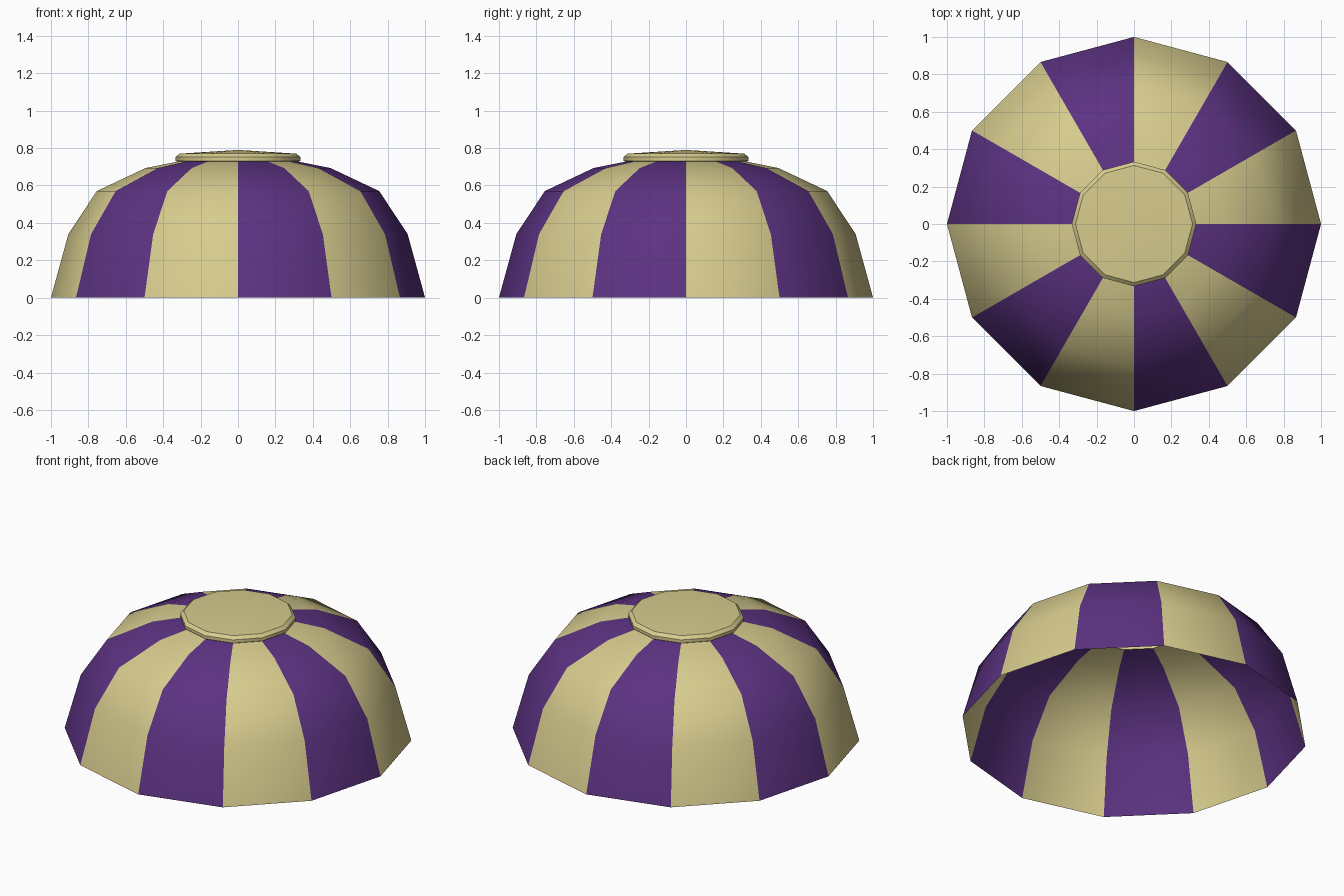
import bpy, bmesh
from math import cos, sin, pi

if "Cube" in bpy.data.objects:
    bpy.data.objects.remove(bpy.data.objects["Cube"])

SIDES = 12


def material(name, rgb):
    m = bpy.data.materials.new(name)
    m.diffuse_color = (*rgb, 1)
    m.use_nodes = True
    m.node_tree.nodes["Principled BSDF"].inputs["Base Color"].default_value = m.diffuse_color
    return m


tan = material("tan", (0.68, 0.60, 0.27))
purple = material("purple", (0.107, 0.032, 0.223))


def lathe(name, profile, mats, smooth_angle):
    """Spin (radius, height) points, alternating materials per sector."""
    bm = bmesh.new()
    rings = []
    for r, z in profile:
        if r == 0:
            rings.append([bm.verts.new((0, 0, z))] * SIDES)
        else:
            rings.append([bm.verts.new((r * cos(2 * pi * i / SIDES),
                                        r * sin(2 * pi * i / SIDES), z))
                          for i in range(SIDES)])
    for low, high in zip(rings, rings[1:]):
        for i in range(SIDES):
            j = (i + 1) % SIDES
            corners = list(dict.fromkeys((low[i], low[j], high[j], high[i])))
            bm.faces.new(corners).material_index = i % len(mats)
    mesh = bpy.data.meshes.new(name)
    bm.to_mesh(mesh)
    bm.free()
    for m in mats:
        mesh.materials.append(m)
    obj = bpy.data.objects.new(name, mesh)
    bpy.context.collection.objects.link(obj)
    bpy.ops.object.select_all(action='DESELECT')
    obj.select_set(True)
    bpy.context.view_layer.objects.active = obj
    bpy.ops.object.shade_smooth_by_angle(angle=smooth_angle)


# Striped open shell
lathe("canopy", [(1, 0), (0.907, 0.34), (0.755, 0.57), (0.495, 0.693),
                 (0.325, 0.727)], [tan, purple], pi / 4)

# Hollow cap with bevelled rim and shallow peak
lathe("top_cap", [(0.325, 0.727), (0.333, 0.732), (0.333, 0.752),
                  (0.313, 0.77), (0, 0.79)], [tan], pi / 5)
